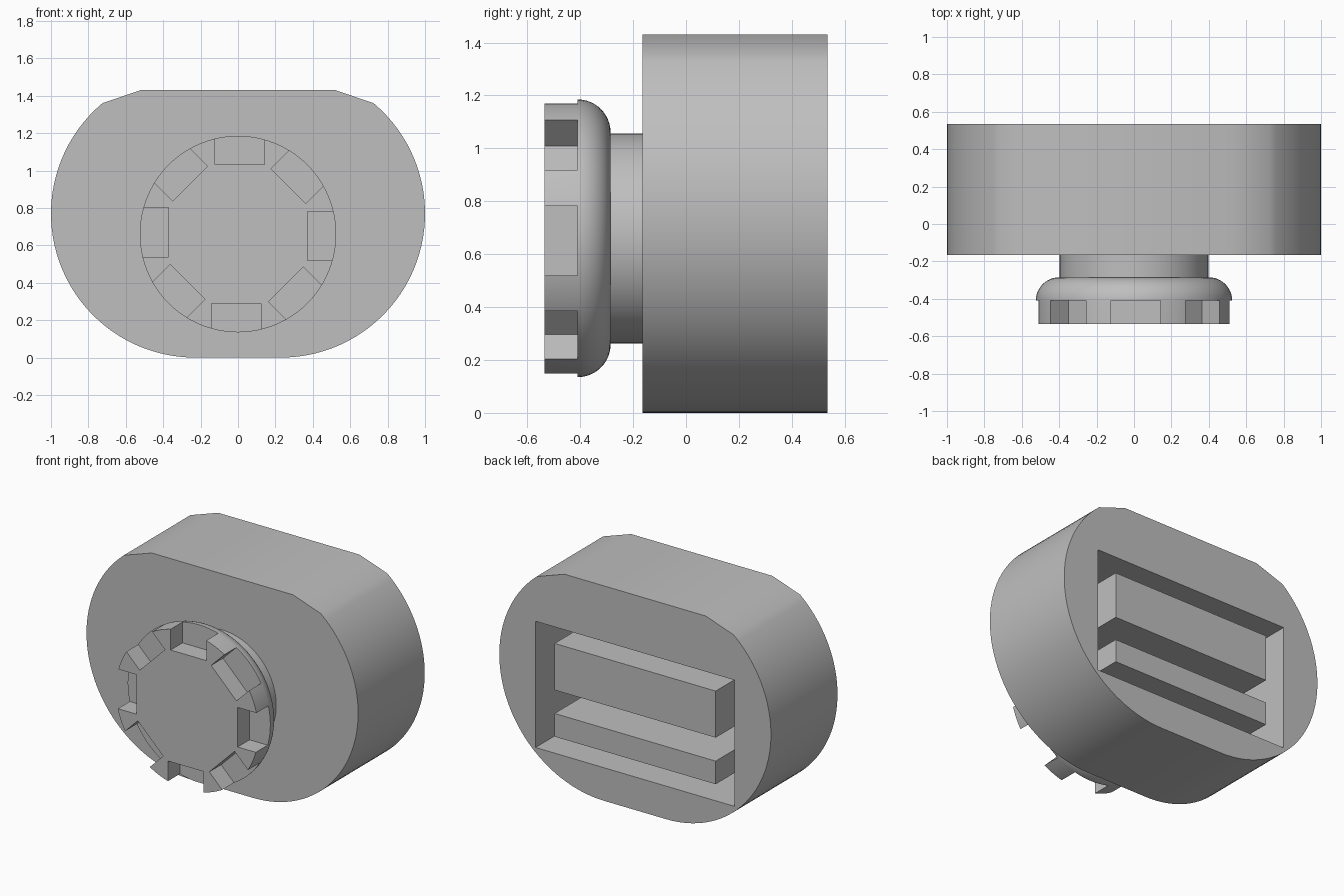
import bpy, bmesh, math
from mathutils import Matrix, Vector

if "Cube" in bpy.data.objects:
    bpy.data.objects.remove(bpy.data.objects["Cube"], do_unlink=True)

# One plain grey for everything
grey = bpy.data.materials.new("plain grey")
grey.use_nodes = True
grey.diffuse_color = (0.52, 0.52, 0.52, 1)
grey.node_tree.nodes["Principled BSDF"].inputs["Base Color"].default_value = grey.diffuse_color

BACK, FACE = 0.535, -0.165       # body depth range in y
KNOB_Z = 0.66                    # knob axis height
RECESS = 0.55                    # depth of the rear pocket


def make_object(name, bm):
    bmesh.ops.recalc_face_normals(bm, faces=bm.faces)
    mesh = bpy.data.meshes.new(name)
    bm.to_mesh(mesh)
    bm.free()
    mesh.materials.append(grey)
    obj = bpy.data.objects.new(name, mesh)
    bpy.context.collection.objects.link(obj)
    return obj


def add_box(bm, lo, hi, turn=Matrix()):
    lo, hi = Vector(lo), Vector(hi)
    place = Matrix.Translation((lo + hi) / 2) @ Matrix.Diagonal((*(hi - lo), 1))
    bmesh.ops.create_cube(bm, size=1, matrix=turn @ place)


def activate(obj):
    bpy.ops.object.select_all(action='DESELECT')
    obj.select_set(True)
    bpy.context.view_layer.objects.active = obj


def cut(obj, cutter):
    mod = obj.modifiers.new("cut", 'BOOLEAN')
    mod.operation = 'DIFFERENCE'
    mod.solver = 'EXACT'
    mod.object = cutter
    activate(obj)
    bpy.ops.object.modifier_apply(modifier=mod.name)
    bpy.data.objects.remove(cutter, do_unlink=True)


def smooth(obj):
    activate(obj)
    bpy.ops.object.shade_smooth_by_angle(angle=math.radians(30))


# Body: two side arcs, flat base, chamfered flat top, extruded front to back
radius, offset = 0.77, 0.23
angles = [math.radians(-90 + 140 * i / 40) for i in range(41)]
half = [(offset + radius * math.cos(a), radius + radius * math.sin(a)) for a in angles]
half.append((0.52, 1.43))
outline = half + [(-x, z) for x, z in reversed(half)]
bm = bmesh.new()
front = bm.faces.new([bm.verts.new((x, FACE, z)) for x, z in outline])
ext = bmesh.ops.extrude_face_region(bm, geom=[front], use_keep_orig=True)
moved = [g for g in ext["geom"] if isinstance(g, bmesh.types.BMVert)]
bmesh.ops.translate(bm, verts=moved, vec=(0, BACK - FACE, 0))
body = make_object("body", bm)

# Rear pocket
bm = bmesh.new()
add_box(bm, (-0.733, BACK - RECESS, 0.22), (0.733, BACK + 0.2, 1.06))
cut(body, make_object("pocket_cutter", bm))
smooth(body)

# Two bars inside the pocket, flush with the back
for name, low, high in (("upper_bar", 0.64, 0.95), ("lower_bar", 0.33, 0.484)):
    bm = bmesh.new()
    add_box(bm, (-0.593, BACK - RECESS, low), (0.593, BACK, high))
    make_object(name, bm)

# Knob: stem and rounded cap turned around the y axis
bend = 0.125
profile = [(0, FACE), (0.397, FACE), (0.397, -0.285)]
for i in range(13):
    a = math.pi / 2 * i / 12
    profile.append((0.4 + bend * math.sin(a), -0.285 - bend + bend * math.cos(a)))
profile += [(0.525, -0.535), (0, -0.535)]
bm = bmesh.new()
verts = [bm.verts.new((r, y, KNOB_Z)) for r, y in profile]
edges = [bm.edges.new(pair) for pair in zip(verts, verts[1:])]
bmesh.ops.spin(bm, geom=verts + edges, cent=(0, 0, KNOB_Z), axis=(0, 1, 0),
               angle=math.tau, steps=96, use_duplicate=False)
bmesh.ops.remove_doubles(bm, verts=bm.verts, dist=0.0005)
bmesh.ops.dissolve_limit(bm, angle_limit=0.01, verts=bm.verts, edges=bm.edges)
knob = make_object("knob", bm)

# Eight grip notches around the cap's front rim
bm = bmesh.new()
for i in range(8):
    turn = Matrix.Translation((0, 0, KNOB_Z)) @ Matrix.Rotation(math.tau * i / 8, 4, 'Y')
    add_box(bm, (-0.122, -0.7, 0.372), (0.141, -0.41, 0.7), turn)
cut(knob, make_object("notch_cutter", bm))
smooth(knob)
